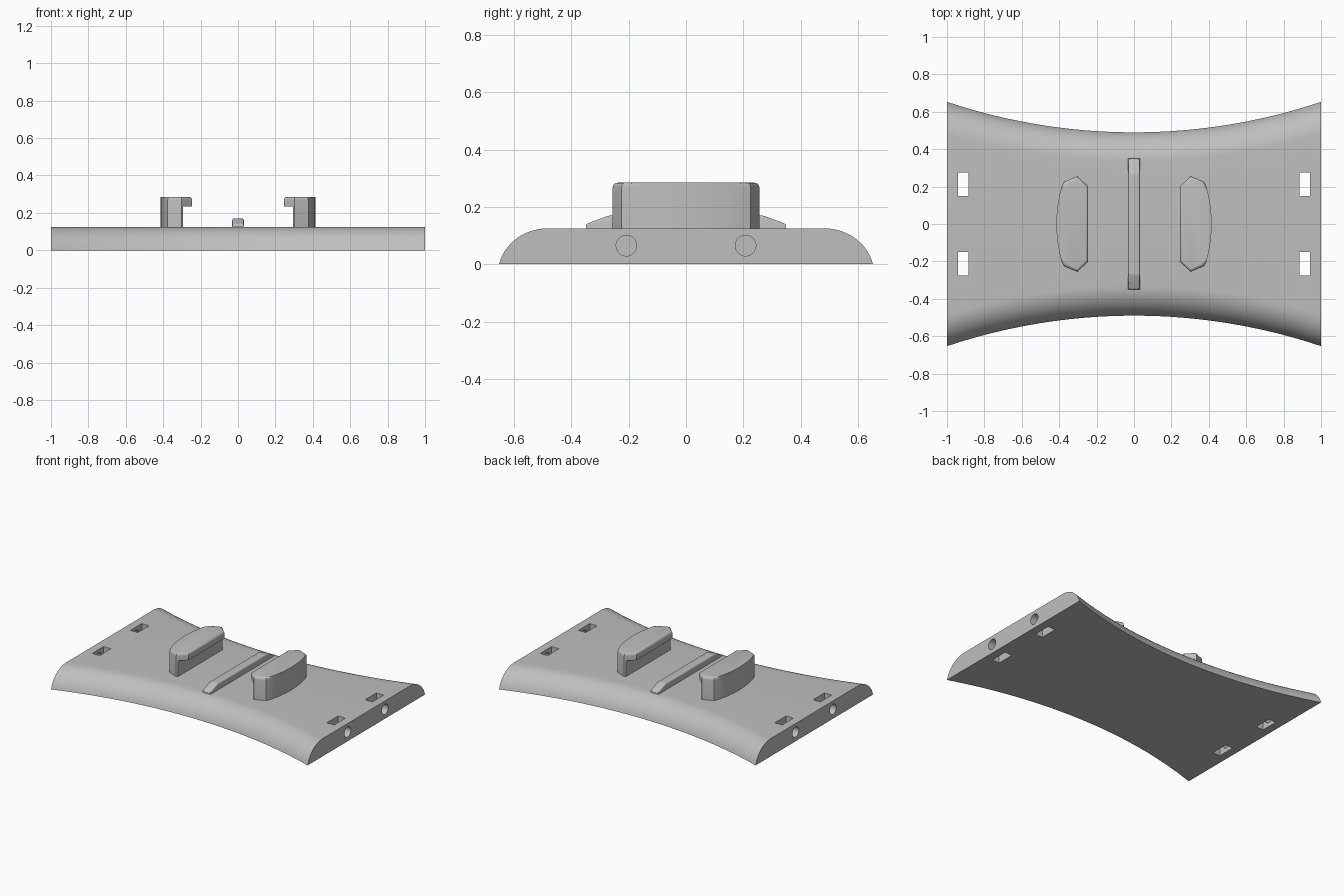
import bpy, bmesh, math

cube = bpy.data.objects.get("Cube")
if cube:
    bpy.data.objects.remove(cube, do_unlink=True)

grey = bpy.data.materials.new("plain_grey")
grey.use_nodes = True
grey.diffuse_color = (0.52, 0.52, 0.52, 1)
grey.node_tree.nodes["Principled BSDF"].inputs["Base Color"].default_value = grey.diffuse_color

TOP = 0.125


def add_object(name, bm):
    bmesh.ops.recalc_face_normals(bm, faces=bm.faces)
    mesh = bpy.data.meshes.new(name)
    bm.to_mesh(mesh)
    bm.free()
    obj = bpy.data.objects.new(name, mesh)
    bpy.context.collection.objects.link(obj)
    mesh.materials.append(grey)
    return obj


def loft(sections):
    """Skin a row of equal closed sections and cap both ends."""
    bm = bmesh.new()
    rings = [[bm.verts.new(p) for p in s] for s in sections]
    n = len(rings[0])
    for a, b in zip(rings, rings[1:]):
        for i in range(n):
            j = (i + 1) % n
            bm.faces.new((a[i], a[j], b[j], b[i]))
    bm.faces.new(rings[0])
    bm.faces.new(rings[-1])
    return bm


def box(name, x0, x1, y0, y1, z0, z1):
    return add_object(name, loft([[(x, y0, z0), (x, y1, z0), (x, y1, z1), (x, y0, z1)]
                                  for x in (x0, x1)]))


def rod(name, x0, x1, y, z, r, sides=32):
    angles = [2 * math.pi * i / sides for i in range(sides)]
    return add_object(name, loft([[(x, y + r * math.cos(a), z + r * math.sin(a)) for a in angles]
                                  for x in (x0, x1)]))


def cut(obj, cutters):
    """Subtract each cutter, bake the result and remove the cutters."""
    for c in cutters:
        c.hide_render = True
        mod = obj.modifiers.new("cut", 'BOOLEAN')
        mod.operation, mod.solver, mod.object = 'DIFFERENCE', 'EXACT', c
    bake(obj)
    for c in cutters:
        bpy.data.objects.remove(c, do_unlink=True)


def bake(obj):
    bpy.context.view_layer.update()
    graph = bpy.context.evaluated_depsgraph_get()
    mesh = bpy.data.meshes.new_from_object(obj.evaluated_get(graph))
    obj.modifiers.clear()
    obj.data = mesh


def smooth(obj, degrees=30):
    bpy.ops.object.select_all(action='DESELECT')
    obj.select_set(True)
    bpy.context.view_layer.objects.active = obj
    bpy.ops.object.shade_smooth_by_angle(angle=math.radians(degrees))


# Base plate: concave long sides with a rounded shoulder
waist, flare, shoulder = 0.49, 0.163, 0.16
side_radius = (1 + flare ** 2) / (2 * flare)
round_radius = (shoulder ** 2 + TOP ** 2) / (2 * TOP)
sweep = math.asin(shoulder / round_radius)
STEPS, ARC = 40, 12
sections = []
for i in range(STEPS + 1):
    x = -1 + 2 * i / STEPS
    edge = waist + side_radius - math.sqrt(side_radius ** 2 - x * x)
    stretch = 1 / math.cos(math.asin(x / side_radius))
    half = []
    for k in range(ARC + 1):
        a = sweep * (1 - k / ARC)
        inset = (shoulder - round_radius * math.sin(a)) * stretch
        half.append((edge - inset, TOP - round_radius * (1 - math.cos(a))))
    ring = half + [(-y, z) for y, z in reversed(half)]
    sections.append([(x, y, z) for y, z in ring])
base = add_object("base_plate", loft(sections))

# Strap slots and end holes
cutters = []
for sx in (-1, 1):
    for sy in (-1, 1):
        xs = sorted((sx * 0.885, sx * 0.942))
        ys = sorted((sy * 0.15, sy * 0.275))
        cutters.append(box("slot_cutter", *xs, *ys, -0.1, 0.3))
        xs = sorted((sx * 0.9, sx * 1.1))
        cutters.append(rod("hole_cutter", *xs, sy * 0.208, 0.065, 0.036))
cut(base, cutters)
smooth(base)

# Clip hooks: bowed outside, lip overhanging towards the middle
bow = [(0.415 - 0.025 * (t / 5) ** 2, 0.19 * t / 5) for t in range(6)]
half = bow + [(0.376, 0.225), (0.302, 0.256), (0.245, 0.2)]
outline = half + [(x, -y) for x, y in reversed(half[1:])]
for side, name in ((1, "left_hook"), (-1, "right_hook")):
    bm = loft([[(side * x, y, z) for x, y in outline] for z in (TOP - 0.01, 0.285)])
    rim = [e for e in bm.edges if all(v.co.z > 0.28 for v in e.verts)]
    bmesh.ops.bevel(bm, geom=rim, offset=0.016, segments=4, profile=0.5, affect='EDGES')
    hook = add_object(name, bm)
    xs = sorted((side * 0.2, side * 0.293))
    cut(hook, [box("lip_cutter", *xs, -0.4, 0.4, 0, 0.235)])
    smooth(hook)

# Centre rib with sloping ends
profile = [(-0.35, TOP - 0.01), (-0.35, 0.14), (-0.27, 0.17),
           (0.27, 0.17), (0.35, 0.14), (0.35, TOP - 0.01)]
bm = loft([[(x, y, z) for y, z in profile] for x in (-0.031, 0.031)])
rim = [e for e in bm.edges if all(v.co.z > 0.13 for v in e.verts)]
bmesh.ops.bevel(bm, geom=rim, offset=0.008, segments=3, profile=0.5, affect='EDGES')
smooth(add_object("centre_rib", bm))
